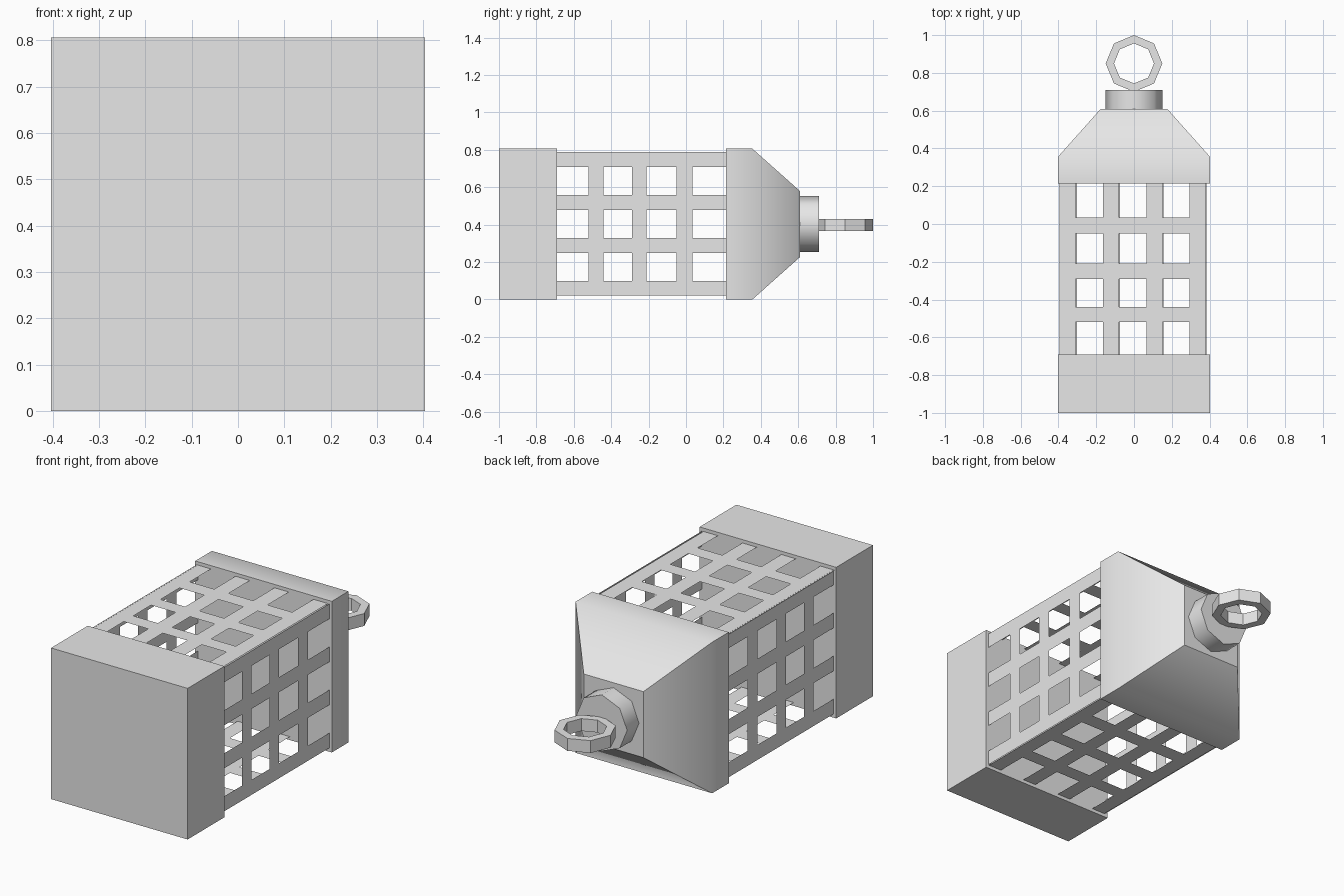
import bpy, bmesh, math
from mathutils import Matrix, Vector

if "Cube" in bpy.data.objects:
    bpy.data.objects.remove(bpy.data.objects["Cube"], do_unlink=True)

HALF = 0.403          # half width of the caps; also the height of the axis
GREY = (0.8, 0.8, 0.8, 1.0)

metal = bpy.data.materials.new("light grey metal")
metal.use_nodes = True
metal.diffuse_color = GREY
metal.node_tree.nodes["Principled BSDF"].inputs["Base Color"].default_value = GREY


def finish(name, bm, smooth_angle=None):
    mesh = bpy.data.meshes.new(name)
    bm.to_mesh(mesh)
    bm.free()
    mesh.materials.append(metal)
    obj = bpy.data.objects.new(name, mesh)
    bpy.context.collection.objects.link(obj)
    if smooth_angle:
        bpy.ops.object.select_all(action='DESELECT')
        obj.select_set(True)
        bpy.context.view_layer.objects.active = obj
        bpy.ops.object.shade_smooth_by_angle(angle=math.radians(smooth_angle))
    return obj


def square_loft(name, sections, smooth_angle=None):
    """Closed square body along y from (y, half width) sections."""
    bm = bmesh.new()
    rings = [[bm.verts.new((sx * h, y, HALF + sz * h))
              for sx, sz in ((-1, -1), (1, -1), (1, 1), (-1, 1))]
             for y, h in sections]
    for a, b in zip(rings, rings[1:]):
        for i in range(4):
            j = (i + 1) % 4
            bm.faces.new((a[i], a[j], b[j], b[i]))
    bm.faces.new(rings[0])
    bm.faces.new(rings[-1])
    bmesh.ops.recalc_face_normals(bm, faces=bm.faces)
    return finish(name, bm, smooth_angle)


def lattice(name, across, place, outward):
    """Flat panel with square openings; across lists the bar edges."""
    along = [-0.69, -0.52, -0.44, -0.29, -0.21, -0.05, 0.035, 0.215]
    bm = bmesh.new()
    grid = [[bm.verts.new(place(u, y)) for y in along] for u in across]
    for i in range(len(across) - 1):
        for j in range(len(along) - 1):
            if i % 2 and j % 2 == 0:
                continue          # opening
            bm.faces.new((grid[i][j], grid[i + 1][j],
                          grid[i + 1][j + 1], grid[i][j + 1]))
    bm.normal_update()
    for f in bm.faces:
        if f.normal.dot(Vector(outward)) < 0:
            f.normal_flip()
    return finish(name, bm)


def bar_edges(start, pitch, width=0.08):
    return [start + i * pitch + w for i in range(4) for w in (0, width)]


# Base block and tapered roof
square_loft("base_block", [(-1.0, HALF), (-0.69, HALF)])
square_loft("tapered_roof", [(0.215, HALF), (0.355, HALF), (0.61, 0.176)], 45)

# Four lattice walls
lattice("top_lattice", bar_edges(-0.395, 0.23, 0.085),
        lambda u, y: (u, y, 0.788), (0, 0, 1))
lattice("bottom_lattice", bar_edges(-0.382, 0.229),
        lambda u, y: (u, y, 0.018), (0, 0, -1))
for side, s in (("left", 1), ("right", -1)):
    lattice(side + "_lattice", bar_edges(0.02, 0.2295),
            lambda u, y, s=s: (s * 0.388, y, u), (s, 0, 0))

# Octagonal collar under the ring
bm = bmesh.new()
bmesh.ops.create_cone(
    bm, cap_ends=True, segments=8, radius1=0.15, radius2=0.15, depth=0.1,
    matrix=Matrix.Translation((0, 0.66, HALF)) @ Matrix.Rotation(math.pi / 2, 4, 'X'))
finish("collar", bm, 46)

# Octagonal hanging ring
bm = bmesh.new()
section = [(0.15, -0.033), (0.15, 0.033), (0.106, 0.033), (0.106, -0.033)]
rings = []
for k in range(8):
    a = k * math.pi / 4
    rings.append([bm.verts.new((r * math.cos(a), 0.85 + r * math.sin(a), 0.398 + z))
                  for r, z in section])
for k in range(8):
    a, b = rings[k], rings[(k + 1) % 8]
    for i in range(4):
        j = (i + 1) % 4
        bm.faces.new((a[i], b[i], b[j], a[j]))
bmesh.ops.recalc_face_normals(bm, faces=bm.faces)
finish("hanging_ring", bm)
